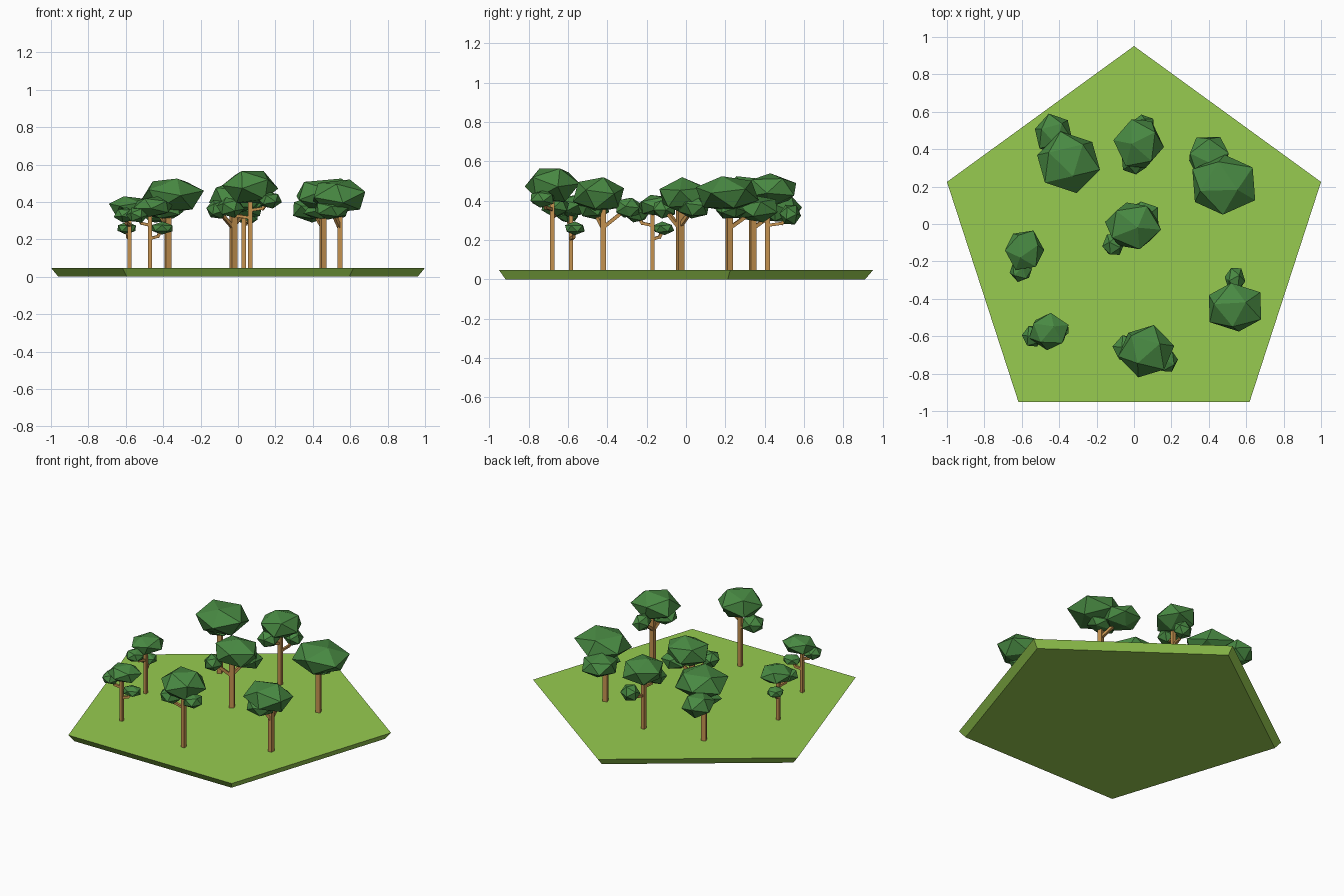
import bpy, bmesh, math, random
from mathutils import Vector, Matrix, Euler

if "Cube" in bpy.data.objects:
    bpy.data.objects.remove(bpy.data.objects["Cube"])

random.seed(4)


def material(name, rgb):
    m = bpy.data.materials.new(name)
    m.diffuse_color = (*rgb, 1)
    m.use_nodes = True
    m.node_tree.nodes["Principled BSDF"].inputs["Base Color"].default_value = m.diffuse_color
    return m


GRASS = material("grass", (0.31, 0.60, 0.08))
LEAF = material("leaf", (0.065, 0.25, 0.055))
BARK = material("bark", (0.56, 0.29, 0.08))


def finish(bm, name, mat):
    bmesh.ops.recalc_face_normals(bm, faces=bm.faces)
    me = bpy.data.meshes.new(name)
    bm.to_mesh(me)
    bm.free()
    me.materials.append(mat)
    ob = bpy.data.objects.new(name, me)
    bpy.context.collection.objects.link(ob)
    return ob


def beam(bm, a, b, w, spin=0.0):
    """Square bar of width w from a to b."""
    a, b = Vector(a), Vector(b)
    d = b - a
    if abs(d.x) < 1e-6 and abs(d.y) < 1e-6:
        q = Matrix.Identity(4)
    else:
        q = d.to_track_quat('Z', 'Y').to_matrix().to_4x4()
    m = (Matrix.Translation((a + b) / 2) @ q
         @ Matrix.Rotation(math.radians(45 + spin), 4, 'Z'))
    r = w / math.sqrt(2)
    bmesh.ops.create_cone(bm, cap_ends=True, segments=4, radius1=r, radius2=r,
                          depth=d.length, matrix=m)


def leaf_clump(bm, centre, half):
    """Tilted 20-sided clump stretched to the given half extents."""
    vs = bmesh.ops.create_icosphere(bm, subdivisions=1, radius=1)["verts"]
    rot = Euler([random.uniform(-0.5, 0.5), random.uniform(-0.5, 0.5),
                 random.uniform(0, 6.28)]).to_matrix()
    for v in vs:
        v.co = rot @ v.co
    for i in range(3):
        top = max(v.co[i] for v in vs)
        for v in vs:
            v.co[i] = centre[i] + v.co[i] / top * half[i]


# Pentagonal grass slab, narrower underneath
bm = bmesh.new()
rings = []
for r, z in ((1.01, 0), (1.0515, 0.048)):
    rings.append([bm.verts.new((r * math.cos(math.radians(90 + 72 * i)),
                                r * math.sin(math.radians(90 + 72 * i)) - 0.1, z))
                  for i in range(5)])
bm.faces.new(rings[0][::-1])
bm.faces.new(rings[1])
for i in range(5):
    j = (i + 1) % 5
    bm.faces.new((rings[0][i], rings[0][j], rings[1][j], rings[1][i]))
finish(bm, "ground_slab", GRASS)


def tree(name, x, y, width, spin, bent, clumps):
    """clumps: (x, y, z, half_x, half_y, half_z), the main crown first."""
    wood, leaves = bmesh.new(), bmesh.new()
    main = clumps[0]
    beam(wood, (x, y, 0.03), (x, y, main[2]), width, spin)
    for c in clumps:
        leaf_clump(leaves, c[:3], c[3:])
    for cx, cy, cz, *_ in clumps[1:]:
        if bent:
            # Elbow branch: out sideways, then up into the clump
            ex, ey = x + 0.6 * (cx - x), y + 0.6 * (cy - y)
            beam(wood, (x, y, cz - 0.055), (ex, ey, cz - 0.045), 0.015)
            beam(wood, (ex, ey, cz - 0.05), (cx, cy, cz), 0.015)
        else:
            # Straight forked branch
            beam(wood, (x, y, cz - 0.1), (cx, cy, cz), 0.018)
    finish(wood, name + "_trunk", BARK)
    finish(leaves, name + "_leaves", LEAF)


tree("back_left_tree", -0.375, 0.34, 0.03, 20, False,
     [(-0.35, 0.33, 0.435, 0.168, 0.165, 0.09), (-0.43, 0.48, 0.36, 0.10, 0.11, 0.07),
      (-0.39, 0.34, 0.35, 0.10, 0.08, 0.04)])
tree("back_tree", 0.03, 0.415, 0.025, 0, True,
     [(0.025, 0.43, 0.455, 0.135, 0.13, 0.085), (0.0, 0.33, 0.385, 0.065, 0.065, 0.05),
      (0.05, 0.53, 0.33, 0.055, 0.055, 0.05)])
tree("back_right_tree", 0.455, 0.22, 0.03, 20, False,
     [(0.48, 0.21, 0.435, 0.168, 0.16, 0.09), (0.40, 0.36, 0.36, 0.105, 0.105, 0.07),
      (0.45, 0.23, 0.35, 0.10, 0.08, 0.04)])
tree("middle_tree", -0.025, -0.03, 0.032, 25, False,
     [(-0.005, -0.01, 0.425, 0.15, 0.125, 0.095), (-0.11, -0.11, 0.36, 0.06, 0.055, 0.05),
      (0.05, 0.04, 0.37, 0.08, 0.08, 0.06)])
tree("left_tree", -0.58, -0.17, 0.02, 0, True,
     [(-0.585, -0.14, 0.375, 0.105, 0.105, 0.055), (-0.605, -0.25, 0.33, 0.06, 0.06, 0.04),
      (-0.595, -0.115, 0.26, 0.05, 0.055, 0.035)])
tree("front_left_tree", -0.47, -0.585, 0.02, 0, True,
     [(-0.455, -0.575, 0.375, 0.105, 0.10, 0.055), (-0.54, -0.60, 0.33, 0.06, 0.055, 0.04),
      (-0.405, -0.565, 0.26, 0.055, 0.05, 0.035)])
tree("front_tree", 0.065, -0.68, 0.025, 0, True,
     [(0.065, -0.68, 0.48, 0.15, 0.14, 0.085), (-0.04, -0.665, 0.37, 0.075, 0.07, 0.055),
      (0.17, -0.73, 0.41, 0.065, 0.06, 0.045)])
tree("front_right_tree", 0.545, -0.42, 0.028, 0, False,
     [(0.54, -0.445, 0.43, 0.14, 0.13, 0.09), (0.54, -0.295, 0.365, 0.055, 0.06, 0.05),
      (0.50, -0.47, 0.36, 0.09, 0.08, 0.055)])
